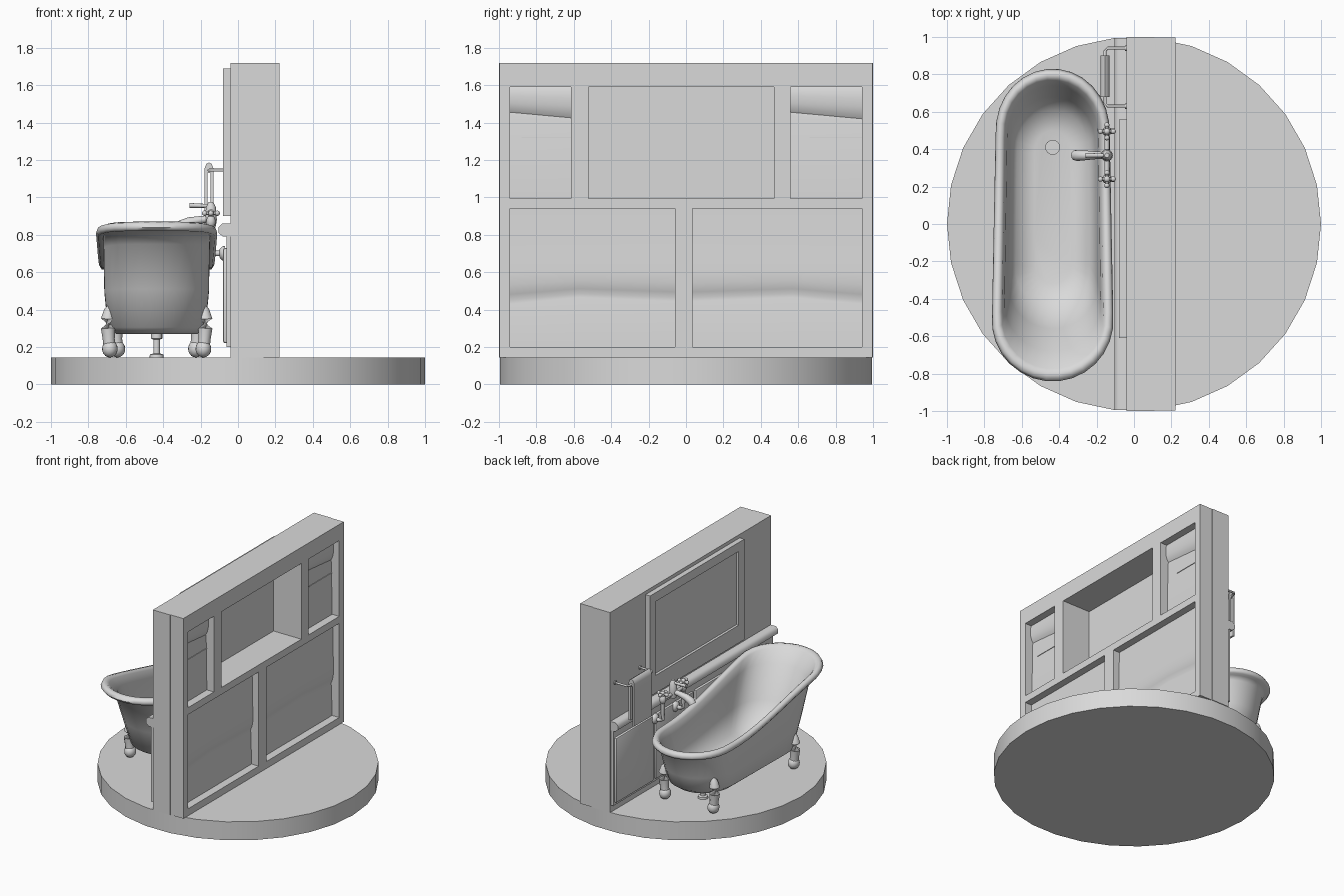
import bpy, bmesh, math
from mathutils import Vector

cube = bpy.data.objects.get("Cube")
if cube:
    bpy.data.objects.remove(cube, do_unlink=True)

clay = bpy.data.materials.new("light_grey")
clay.use_nodes = True
clay.diffuse_color = (0.7, 0.7, 0.7, 1)
clay.node_tree.nodes["Principled BSDF"].inputs["Base Color"].default_value = (0.7, 0.7, 0.7, 1)


def finish(name, bm, angle=None):
    """Turn a bmesh into a named object, smooth below the given angle."""
    bmesh.ops.recalc_face_normals(bm, faces=bm.faces)
    mesh = bpy.data.meshes.new(name)
    bm.to_mesh(mesh)
    bm.free()
    mesh.materials.append(clay)
    ob = bpy.data.objects.new(name, mesh)
    bpy.context.collection.objects.link(ob)
    if angle:
        bpy.ops.object.select_all(action='DESELECT')
        ob.select_set(True)
        bpy.context.view_layer.objects.active = ob
        bpy.ops.object.shade_smooth_by_angle(angle=math.radians(angle))


def box(name, xs, ys, zs, bevel=0):
    bm = bmesh.new()
    bmesh.ops.create_cube(bm, size=1)
    for v in bm.verts:
        v.co = Vector([(r[0] + r[1]) / 2 + c * (r[1] - r[0]) for c, r in zip(v.co, (xs, ys, zs))])
    if bevel:
        bmesh.ops.bevel(bm, geom=bm.edges[:], offset=bevel, segments=2, profile=0.5, affect='EDGES')
    finish(name, bm, 35 if bevel else None)


def loft(name, rings, angle=40):
    """Skin a list of closed rings of points and cap both ends."""
    bm = bmesh.new()
    loops = [[bm.verts.new(p) for p in ring] for ring in rings]
    n = len(loops[0])
    for a, b in zip(loops, loops[1:]):
        for i in range(n):
            j = (i + 1) % n
            bm.faces.new((a[i], a[j], b[j], b[i]))
    bm.faces.new(loops[0])
    bm.faces.new(loops[-1])
    finish(name, bm, angle)


def tube(name, points, radii, sides=12):
    """Round tube through points, with one radius per point."""
    pts = [Vector(p) for p in points]
    if not isinstance(radii, list):
        radii = [radii] * len(pts)
    rings = []
    for i, (p, r) in enumerate(zip(pts, radii)):
        d = (pts[min(i + 1, len(pts) - 1)] - pts[max(i - 1, 0)]).normalized()
        q = d.to_track_quat('Z', 'Y')
        rings.append([p + q @ Vector((r * math.cos(t), r * math.sin(t), 0))
                      for t in (math.tau * k / sides for k in range(sides))])
    loft(name, rings, 50)


def ball(name, centre, size):
    bm = bmesh.new()
    bmesh.ops.create_uvsphere(bm, u_segments=16, v_segments=10, radius=1)
    for v in bm.verts:
        v.co = Vector(centre) + Vector([c * s for c, s in zip(v.co, size)])
    finish(name, bm, 60)


# Round base
loft("base", [[(math.cos(t), math.sin(t), z) for t in (math.tau * k / 30 for k in range(30))]
              for z in (0, 0.145)], 30)

# Wall sheet with a deep recess behind the mirror
LOW, TOP = 0.145, 1.717
box("wall_face", (-0.04, -0.02), (-1, 1), (LOW, TOP))
core = (-0.02, 0.11)
box("wall_core_lower", core, (-1, 1), (LOW, 0.995))
box("wall_core_upper", core, (-1, 1), (1.59, TOP))
box("wall_core_side_a", core, (-1, -0.52), (0.995, 1.59))
box("wall_core_side_b", core, (0.47, 1), (0.995, 1.59))

# Timber frame on the back of the wall
frame, END = (0.11, 0.222), 0.996
box("frame_sill", frame, (-END, END), (LOW, 0.2))
box("frame_middle_rail", frame, (-END, END), (0.94, 0.995))
box("frame_header", frame, (-END, END), (1.59, TOP))
for s in (-1, 1):
    box("frame_end_post", frame, sorted((s * END, s * 0.94)), (0.2, 1.59))
box("lower_stud", frame, (-0.06, 0.035), (0.2, 0.94))
box("upper_stud_a", frame, (-0.615, -0.52), (0.995, 1.59))
box("upper_stud_b", frame, (0.47, 0.56), (0.995, 1.59))


def batt(name, ys, drops, z0, z1, fold):
    """Sagging insulation: a roll curls under above a flat lower sheet."""
    rings = []
    for y, zb in zip(ys, drops):
        h = fold - zb
        prof = [(0.1, z1), (0.165, z1), (0.17, fold), (0.174, fold - 0.3 * h), (0.172, fold - 0.6 * h),
                (0.163, fold - 0.85 * h), (0.15, zb), (0.154, zb - 0.02), (0.16, z0), (0.1, z0)]
        rings.append([(x, y, z) for x, z in prof])
    loft(name, rings, 40)


batt("lower_insulation_a", (-0.94, -0.57, -0.06), (0.45, 0.485, 0.465), 0.2, 0.94, 0.66)
batt("lower_insulation_b", (0.035, 0.57, 0.94), (0.465, 0.485, 0.45), 0.2, 0.94, 0.66)
batt("upper_insulation_a", (-0.94, -0.615), (1.455, 1.425), 0.995, 1.59, 1.58)
batt("upper_insulation_b", (0.56, 0.94), (1.455, 1.42), 0.995, 1.59, 1.58)
for y0, y1 in ((-0.88, -0.615), (0.66, 0.94)):
    box("insulation_crease", (0.15, 0.16), (y0, y1), (1.316, 1.322))

# Framed mirror
MY, MZ, W = (-0.61, 0.56), (0.9, 1.69), 0.07
mx = (-0.08, -0.04)
box("mirror_glass", (-0.06, -0.04), MY, MZ)
box("mirror_frame_bottom", mx, MY, (MZ[0], MZ[0] + 2 * W))
box("mirror_frame_top", mx, MY, (MZ[1] - W, MZ[1]))
box("mirror_frame_end_a", mx, (MY[0], MY[0] + W), MZ)
box("mirror_frame_end_b", mx, (MY[1] - W, MY[1]), MZ)

# Chair rail over a slim wainscot with raised panels
rail = [(-0.03, 0.79), (-0.08, 0.79), (-0.105, 0.81), (-0.105, 0.84), (-0.085, 0.86), (-0.03, 0.86)]
loft("chair_rail", [[(x, y, z) for x, z in rail] for y in (-0.995, 0.995)], 50)
box("wainscot", (-0.062, -0.04), (-0.99, 0.99), (0.2, 0.79))
for k in range(4):
    c = (k - 1.5) * 0.495
    box("wainscot_panel", (-0.08, -0.05), (c - 0.235, c + 0.235), (0.22, 0.73), 0.012)

# Bathtub: stadium-shaped rings from underside, over the rolled rim, to the floor
CX, N = -0.435, 48
STRAIGHT = 0.6


def rim_height(y):
    t = min(max((0.45 - y) / 1.29, 0), 1)
    return 0.665 + 0.205 * t * t * (3 - 2 * t)


def stadium(hw, y0, y1, t):
    """Point on a stadium outline that narrows a little toward +y."""
    c, s = math.cos(t), math.sin(t)
    mid, half = (y0 + y1) / 2, (y1 - y0) / 2
    if abs(s) <= STRAIGHT:
        x, y = hw, s / STRAIGHT * (half - hw)
    else:
        start = math.asin(STRAIGHT)
        a = (math.asin(abs(s)) - start) / (math.pi / 2 - start) * math.pi / 2
        x, y = hw * math.cos(a), math.copysign(half - hw + hw * math.sin(a), s)
    taper = 0.968 - 0.06 * max(min(y, 0.55), -0.55)
    return math.copysign(x * taper, c), mid + y


# half width, back end, tap end, share of rim height, lift
levels = [(0.1, -0.3, 0.5, 0, 0), (0.22, -0.46, 0.61, 0, 0), (0.265, -0.52, 0.66, 0, 0.035),
          (0.283, -0.6, 0.71, 0.4, 0), (0.286, -0.7, 0.76, 0.8, 0), (0.287, -0.79, 0.785, 1, -0.05),
          (0.312, -0.825, 0.815, 1, -0.05), (0.325, -0.842, 0.83, 1, -0.03), (0.315, -0.828, 0.815, 1, -0.006),
          (0.29, -0.8, 0.79, 1, 0), (0.272, -0.775, 0.77, 1, -0.02), (0.258, -0.68, 0.74, 0.82, 0),
          (0.24, -0.56, 0.68, 0.42, 0), (0.2, -0.44, 0.61, 0.14, 0), (0.1, -0.32, 0.5, 0.08, 0)]
rings = []
for hw, y0, y1, h, dz in levels:
    ring = []
    for k in range(N):
        t = math.tau * (k + 0.5) / N
        x, y = stadium(hw, y0, y1, t)
        top = rim_height(stadium(0.325, -0.842, 0.83, t)[1])
        ring.append((CX + x, y, 0.27 + (top - 0.27) * h + dz))
    rings.append(ring)
loft("bathtub", rings, 70)

# Ball feet with curved legs
for y, d in ((-0.36, 0.25), (0.58, 0.21)):
    for s in (-1, 1):
        x = CX + s * d
        ball("ball_foot", (x, y, 0.19), (0.042, 0.046, 0.046))
        tube("foot_leg", [(x, y, 0.19), (x + s * 0.006, y, 0.24), (x + s * 0.01, y, 0.3),
                          (x + s * 0.01, y, 0.35), (x + s * 0.004, y, 0.4), (x, y, 0.425)],
             [0.034, 0.032, 0.038, 0.038, 0.026, 0.008])

# Drain
tube("drain_pipe", [(CX, 0.41, 0.145), (CX, 0.41, 0.16), (CX, 0.41, 0.165), (CX, 0.41, 0.24),
                    (CX, 0.41, 0.245), (CX, 0.41, 0.275)], [0.038, 0.036, 0.018, 0.018, 0.03, 0.03], 16)
tube("drain_cover", [(CX, 0.41, 0.285), (CX, 0.41, 0.312)], 0.04, 16)

# Tap set: two risers, cross handles, bridge, spout and lever
TX, TY = -0.145, 0.367
for y in (0.24, 0.495):
    tube("tap_riser", [(-0.05, y, 0.7), (-0.12, y, 0.7), (TX, y, 0.715), (TX, y, 0.75), (TX, y, 0.92)], 0.015)
    tube("wall_flange", [(-0.07, y, 0.7), (-0.085, y, 0.7), (-0.1, y, 0.7)], [0.04, 0.038, 0.02], 16)
    ball("tap_body", (TX, y, 0.87), (0.025, 0.025, 0.035))
    for dx, dy in ((0.034, 0), (0, 0.034)):
        tube("cross_handle", [(TX - dx, y - dy, 0.915), (TX + dx, y + dy, 0.915)], 0.009, 8)
        for s in (-1, 1):
            ball("handle_knob", (TX + s * dx, y + s * dy, 0.915), (0.014, 0.014, 0.014))
    ball("handle_hub", (TX, y, 0.92), (0.017, 0.017, 0.016))
tube("tap_bridge", [(TX, 0.24, 0.87), (TX, 0.495, 0.87)], 0.013)
tube("spout_post", [(TX, TY, 0.84), (TX, TY, 0.88), (TX, TY, 0.95), (TX, TY, 0.975)],
     [0.025, 0.032, 0.026, 0.012], 16)
tube("spout", [(TX, TY, 0.885), (-0.2, TY, 0.88), (-0.26, TY, 0.868), (-0.3, TY, 0.85), (-0.313, TY, 0.83)],
     [0.018, 0.02, 0.026, 0.03, 0.028])
tube("tap_lever", [(TX, TY, 0.955), (-0.2, TY, 0.955), (-0.26, TY, 0.957)], [0.01, 0.011, 0.013])

# Towel rack with a folded towel
tube("towel_rack", [(-0.04, 0.94, 1.145), (-0.14, 0.94, 1.145), (-0.155, 0.925, 1.145),
                    (-0.155, 0.645, 1.145), (-0.14, 0.63, 1.145), (-0.04, 0.63, 1.145)], 0.008, 8)
for y in (0.63, 0.94):
    tube("rack_mount", [(-0.04, y, 1.145), (-0.048, y, 1.145)], 0.015)
fold = [(-0.178, 0.82), (-0.18, 1.15), (-0.17, 1.178), (-0.155, 1.187), (-0.14, 1.178), (-0.13, 1.15),
        (-0.132, 0.86), (-0.147, 0.86), (-0.147, 1.13), (-0.163, 1.13), (-0.163, 0.82)]
loft("towel", [[(x, y, z) for x, z in fold] for y in (0.68, 0.9)], 40)
